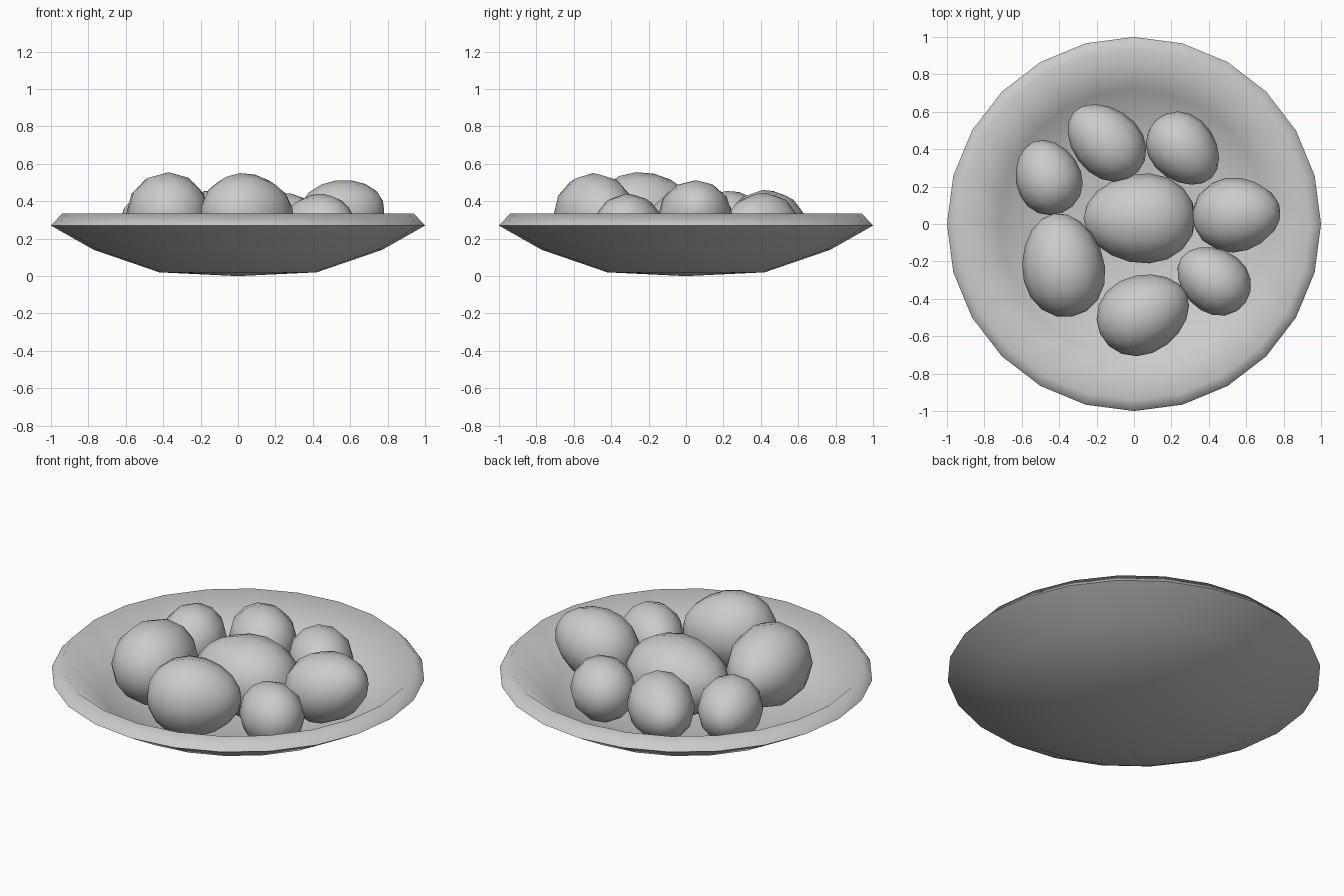
import bpy, bmesh, math
from mathutils import Matrix, Vector

old = bpy.data.objects.get("Cube")
if old:
    bpy.data.objects.remove(old)

grey = bpy.data.materials.new("light_grey")
grey.use_nodes = True
colour = (0.6, 0.6, 0.6, 1)
grey.diffuse_color = colour
grey.node_tree.nodes["Principled BSDF"].inputs["Base Color"].default_value = colour


def add_object(name, bm, angle):
    """Turn a bmesh into a smooth-shaded grey object."""
    bmesh.ops.recalc_face_normals(bm, faces=bm.faces)
    mesh = bpy.data.meshes.new(name)
    bm.to_mesh(mesh)
    bm.free()
    mesh.materials.append(grey)
    obj = bpy.data.objects.new(name, mesh)
    bpy.context.collection.objects.link(obj)
    bpy.ops.object.select_all(action="DESELECT")
    obj.select_set(True)
    bpy.context.view_layer.objects.active = obj
    bpy.ops.object.shade_smooth_by_angle(angle=math.radians(angle))
    return obj


# Shallow bowl: closed (radius, height) profile turned about z
profile = [(0, 0), (0.42, 0.02), (0.77, 0.14), (1, 0.27),
           (0.94, 0.335), (0.72, 0.15), (0.42, 0.06), (0, 0.04)]
bm = bmesh.new()
verts = [bm.verts.new((r, 0, z)) for r, z in profile]
edges = [bm.edges.new(pair) for pair in zip(verts, verts[1:])]
bmesh.ops.spin(bm, geom=verts + edges, cent=(0, 0, 0), axis=(0, 0, 1),
               angle=math.tau, steps=24)
bmesh.ops.remove_doubles(bm, verts=bm.verts, dist=0.001)
add_object("bowl", bm, 95)


def add_fruit(name, centre, length, width, height, turn, tilt=0, taper=0.1):
    """Egg-shaped fruit lying along its turned axis, narrower at the far end."""
    bm = bmesh.new()
    bmesh.ops.create_uvsphere(bm, u_segments=12, v_segments=9, radius=1)
    for v in bm.verts:
        across = 1 - taper * v.co.z
        v.co = Vector((v.co.z * length, v.co.x * width * across,
                       v.co.y * height * across))
    bm.transform(Matrix.Translation(centre)
                 @ Matrix.Rotation(math.radians(turn), 4, "Z")
                 @ Matrix.Rotation(math.radians(-tilt), 4, "Y"))
    add_object(name, bm, 180)


# Middle fruit and the ring of fruit around it
add_fruit("middle_fruit", (0.03, 0.03, 0.26), 0.30, 0.24, 0.22, 180)
add_fruit("large_right_fruit", (-0.38, -0.22, 0.33), 0.28, 0.22, 0.225, 100)
add_fruit("large_front_fruit", (0.05, -0.48, 0.33), 0.255, 0.21, 0.22, 25)
add_fruit("large_left_fruit", (0.55, 0.05, 0.32), 0.24, 0.2, 0.195, 5, 20)
add_fruit("small_front_fruit", (0.425, -0.3, 0.265), 0.21, 0.17, 0.175, 145)
add_fruit("small_back_left_fruit", (0.265, 0.4, 0.27), 0.215, 0.175, 0.175, -45)
add_fruit("small_back_fruit", (-0.15, 0.44, 0.28), 0.235, 0.18, 0.18, 137)
add_fruit("small_right_fruit", (-0.46, 0.25, 0.275), 0.205, 0.175, 0.18, 112)
